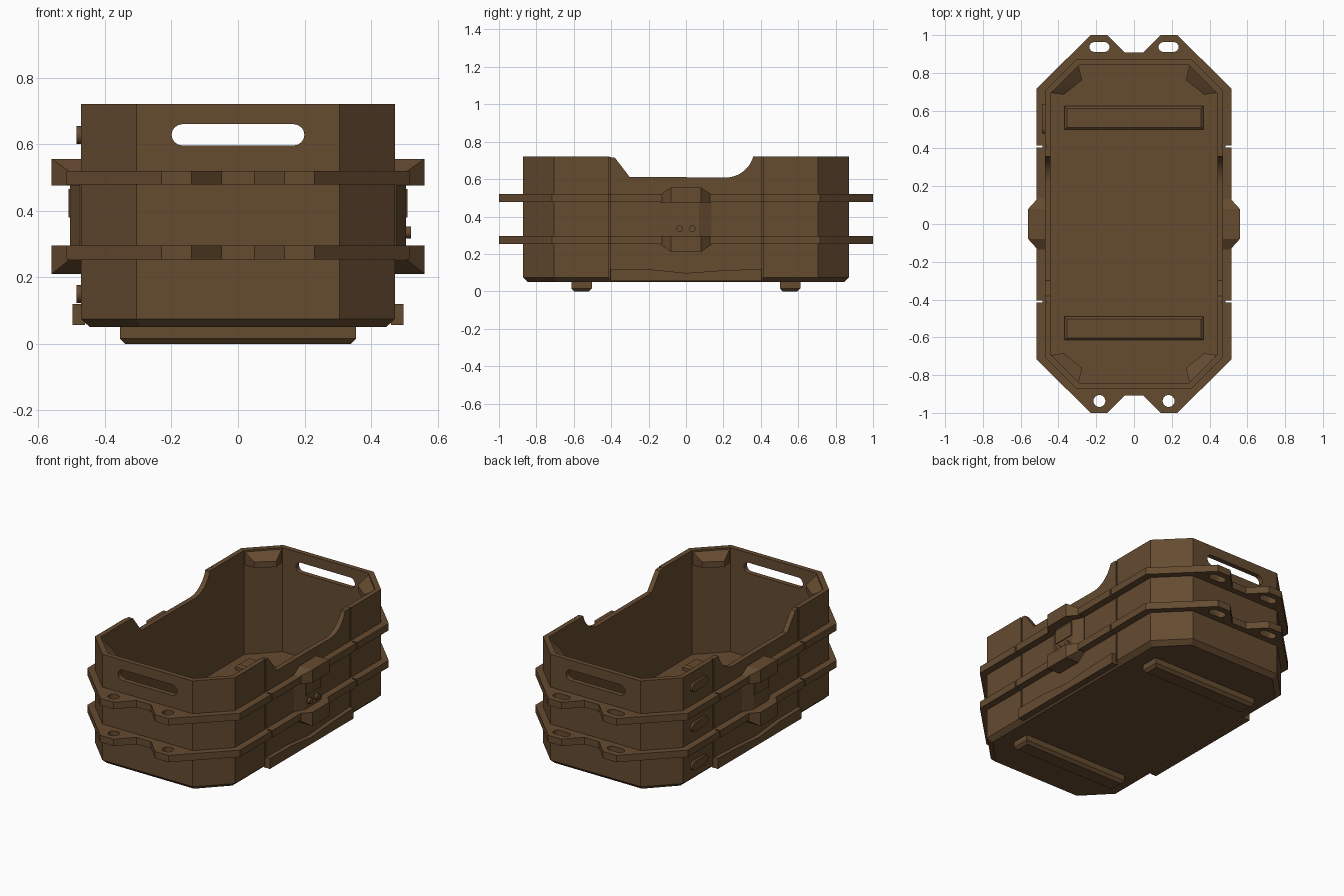
import bpy, bmesh, math

if "Cube" in bpy.data.objects:
    bpy.data.objects.remove(bpy.data.objects["Cube"])

mat = bpy.data.materials.new("brown plastic")
mat.diffuse_color = (0.13, 0.07, 0.03, 1)
mat.use_nodes = True
mat.node_tree.nodes["Principled BSDF"].inputs["Base Color"].default_value = mat.diffuse_color


def finish(name, bm):
    bmesh.ops.recalc_face_normals(bm, faces=bm.faces[:])
    me = bpy.data.meshes.new(name)
    bm.to_mesh(me)
    bm.free()
    me.materials.clear()
    me.materials.append(mat)
    ob = bpy.data.objects.new(name, me)
    bpy.context.collection.objects.link(ob)
    return ob


def plate(name, loops, lo, hi, axis="z"):
    """Flat outline (later loops are holes) extruded from lo to hi along an axis."""
    cu = bpy.data.curves.new(name, "CURVE")
    cu.dimensions, cu.fill_mode, cu.extrude = "2D", "BOTH", (hi - lo) / 2
    for pts in loops:
        sp = cu.splines.new("POLY")
        sp.points.add(len(pts) - 1)
        for p, (a, b) in zip(sp.points, pts):
            p.co = (a, b, 0, 1)
        sp.use_cyclic_u = True
    tmp = bpy.data.objects.new("tmp", cu)
    bpy.context.collection.objects.link(tmp)
    bpy.context.view_layer.update()
    me = bpy.data.meshes.new_from_object(tmp.evaluated_get(bpy.context.evaluated_depsgraph_get()))
    bm = bmesh.new()
    bm.from_mesh(me)
    bpy.data.objects.remove(tmp)
    bpy.data.meshes.remove(me)
    bmesh.ops.remove_doubles(bm, verts=bm.verts[:], dist=1e-4)
    for v in bm.verts:
        a, b, c = v.co
        c += (lo + hi) / 2
        v.co = {"z": (a, b, c), "x": (c, a, b), "y": (a, c, b)}[axis]
    return finish(name, bm)


def hull(name, pts):
    bm = bmesh.new()
    bmesh.ops.convex_hull(bm, input=[bm.verts.new(p) for p in pts])
    bmesh.ops.dissolve_limit(bm, angle_limit=0.01, verts=bm.verts[:], edges=bm.edges[:])
    return finish(name, bm)


def box(name, x0, x1, y0, y1, z0, z1):
    return hull(name, [(x, y, z) for x in (x0, x1) for y in (y0, y1) for z in (z0, z1)])


def slot(cx, cy, length, r, n=8):
    """Stadium outline; length 0 gives a circle."""
    d, out = length / 2, []
    for side, start in ((1, -90), (-1, 90)):
        for i in range(n + 1 if d else n):
            t = math.radians(start + 180 * i / n)
            out.append((cx + side * d + r * math.cos(t), cy + r * math.sin(t)))
    return out


def octagon(x, y, cx, cy):
    """Half sizes x, y; the chamfer starts at cx on the ends and cy on the sides."""
    return [(x, -cy), (x, cy), (cx, y), (-cx, y), (-x, cy), (-x, -cy), (-cx, -y), (cx, -y)]


# crate body: outer shell, rim and inner floor as stacked rings
rings = [(octagon(.445, .845, .295, .69), .05), (octagon(.472, .872, .305, .705), .075),
         (octagon(.472, .872, .305, .705), .72), (octagon(.442, .842, .29, .69), .72),
         (octagon(.442, .842, .29, .69), .085)]
bm = bmesh.new()
rows = [[bm.verts.new((x, y, z)) for x, y in o] for o, z in rings]
for a, b in zip(rows, rows[1:]):
    for i in range(8):
        bm.faces.new((a[i], a[(i + 1) % 8], b[(i + 1) % 8], b[i]))
bm.faces.new(rows[0])
bm.faces.new(rows[-1])
body = finish("crate_body", bm)

# cutters: side dips, hand holes and vertical seams
R = .156
dip = [(-.41, .8), (-.41, .718), (-.38, .714), (-.30, .61), (.0, .61)]
dip += [(.21 + R * math.sin(math.radians(t)), .608 + R * (1 - math.cos(math.radians(t))))
        for t in range(0, 75, 6)]
dip += [(.362, .8)]
cutters = [plate("dip_cutter", [dip], -.8, .8, "x"),
           plate("hand_hole_cutter", [slot(0, .628, .335, .032)], -1.2, 1.2, "y")]
for s in (-1, 1):
    for y in (-.41, .41):
        x = sorted((s * .462, s * .6))
        cutters.append(box("seam_cutter", *x, y - .005, y + .005, -.1, .9))
for c in cutters:
    m = body.modifiers.new("cut", "BOOLEAN")
    m.operation, m.object, m.solver = "DIFFERENCE", c, "EXACT"
bpy.context.view_layer.update()
cut = bpy.data.meshes.new_from_object(body.evaluated_get(bpy.context.evaluated_depsgraph_get()))
body.modifiers.clear()
body.data = cut
for c in cutters:
    bpy.data.objects.remove(c)

# two bands with tie-down tabs: round holes in front, slots at the back
quarter = [(.515, .0), (.515, .405), (.485, .405), (.485, .415), (.515, .415),
           (.515, .717), (.23, 1.0), (.14, 1.0), (.05, .908)]
right = [(x, -y) for x, y in quarter[:0:-1]] + quarter
outline = right + [(-x, y) for x, y in right[::-1]]
holes = [octagon(.458, .858, .297, .697)]
for s in (-1, 1):
    holes += [slot(s * .183, -.937, 0, .032), slot(s * .183, .937, .055, .026)]
for name, z in (("lower_band", .253), ("upper_band", .478)):
    plate(name, [outline] + holes, z, z + .042)

# feet below and ribs on the floor
for name, y in (("front", -.558), ("back", .557)):
    hull(name + "_foot", [(x * (.355 - b), y + s * (.055 - b), z) for x in (-1, 1)
                          for s in (-1, 1) for z, b in ((0, .015), (.016, 0), (.07, 0))])
    hull(name + "_floor_rib", [(x * (.367 - b), y + s * (.062 - b) + .005, z) for x in (-1, 1)
                               for s in (-1, 1) for z, b in ((.08, 0), (.105, 0), (.115, .012))])

# sloped corner braces inside the rim
for sx in (-1, 1):
    for sy in (-1, 1):
        pts = [(.295, .845, .714), (.447, .695, .714), (.295, .845, .63), (.447, .695, .63),
               (.275, .762, .67), (.372, .685, .67), (.275, .762, .635), (.372, .685, .635)]
        hull("corner_brace", [(sx * x, sy * y, z) for x, y, z in pts])

# latches and skirts on both sides
for s, side in ((-1, "left"), (1, "right")):
    def x_range(a, b):
        return sorted((s * a, s * b))
    for name, z_in, z_mid, z_out in (("upper", .475, .52, .555), ("lower", .295, .25, .21)):
        pts = []
        for e in (-1, 1):
            pts += [(.56, e * .08, z_in), (.56, e * .08, z_out), (.46, e * .08, z_out)]
            pts += [(x, e * .135, z) for x in (.51, .46) for z in (z_in, z_mid)]
        hull(f"{side}_{name}_latch_block", [(s * x, y, z) for x, y, z in pts])
    hull(side + "_latch_panel", [(s * x, e * y, z) for x, y in ((.505, .07), (.474, .135), (.46, .135))
                                 for e in (-1, 1) for z in (.29, .48)])
    box(side + "_latch_plate", *x_range(.50, .51), -.07, .065, .38, .465)
    skirt = [(-.404, .056), (.404, .056), (.404, .12), (.2, .112), (0, .098), (-.2, .118), (-.404, .12)]
    plate(side + "_skirt", [skirt], *x_range(.46, .498), "x")

# two buttons on the right latch
for y in (-.035, .035):
    plate("button", [slot(y, .335, 0, .018)], .50, .52, "x")

# three raised pads on the left side near the back
for z in (.627, .385, .15):
    plate("side_pad", [slot(.555, z, .10, .027)], -.486, -.46, "x")

# smooth only the round edges
bpy.ops.object.select_all(action="DESELECT")
for ob in bpy.context.collection.objects:
    ob.select_set(True)
bpy.context.view_layer.objects.active = body
bpy.ops.object.shade_smooth_by_angle(angle=math.radians(25))
